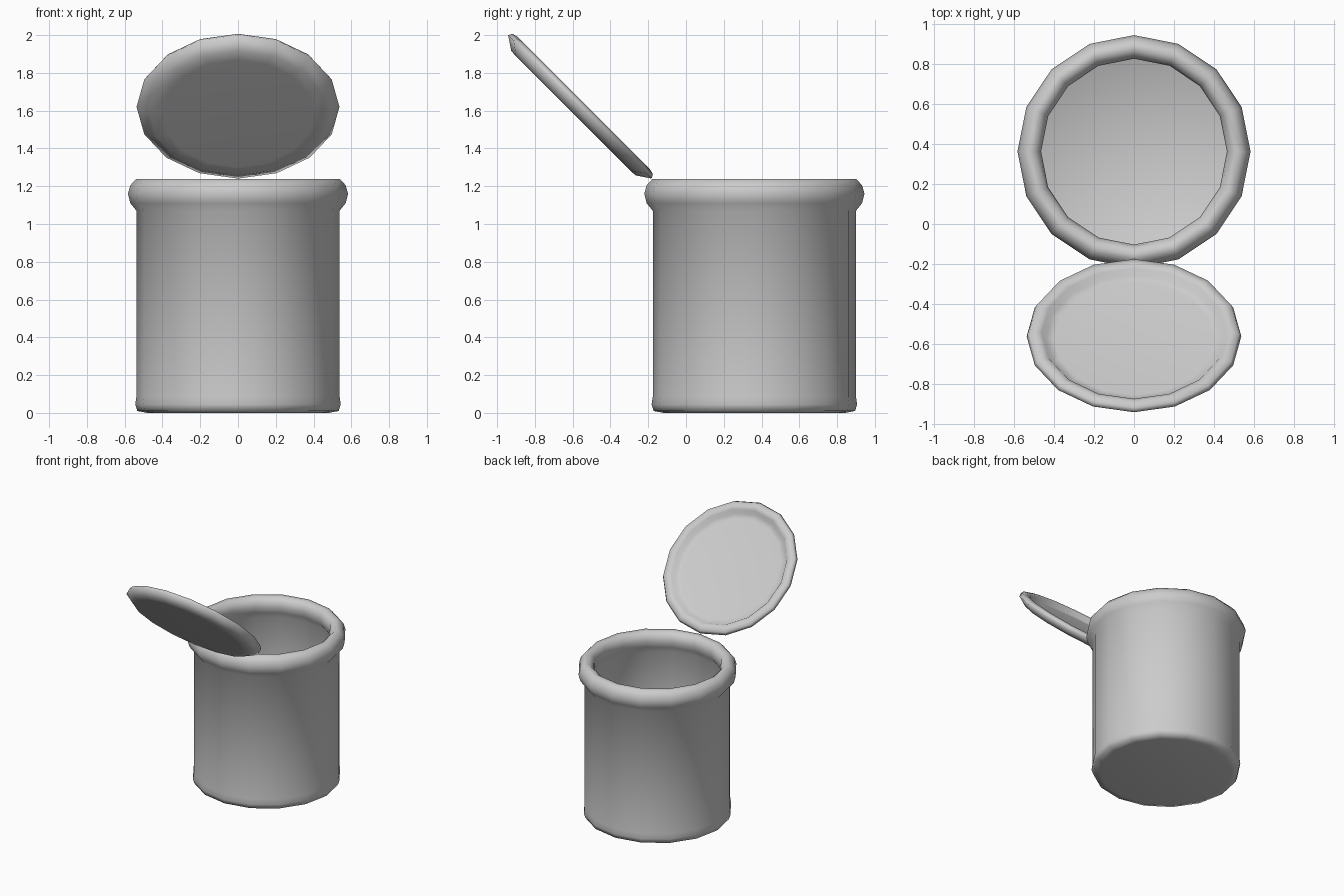
import bpy
import bmesh
from math import cos, sin, pi, radians

cube = bpy.data.objects.get("Cube")
if cube:
    bpy.data.objects.remove(cube)

SIDES = 16

metal = bpy.data.materials.new("plain_grey_metal")
metal.use_nodes = True
grey = (0.6, 0.6, 0.6, 1)
metal.diffuse_color = grey
metal.node_tree.nodes["Principled BSDF"].inputs["Base Color"].default_value = grey


def lathe(name, profile, location, tilt=0):
    """Spin (radius, height) points about z; a zero radius makes a pole."""
    bm = bmesh.new()
    rings = []
    for r, z in profile:
        count = SIDES if r else 1
        rings.append([bm.verts.new((r * cos(2 * pi * i / SIDES),
                                    r * sin(2 * pi * i / SIDES), z))
                      for i in range(count)])
    for a, b in zip(rings, rings[1:]):
        for i in range(SIDES):
            j = (i + 1) % SIDES
            corners = [a[i % len(a)], a[j % len(a)], b[j % len(b)], b[i % len(b)]]
            bm.faces.new(list(dict.fromkeys(corners)))
    bmesh.ops.recalc_face_normals(bm, faces=bm.faces)
    mesh = bpy.data.meshes.new(name)
    bm.to_mesh(mesh)
    bm.free()
    mesh.materials.append(metal)
    mesh.shade_smooth()
    obj = bpy.data.objects.new(name, mesh)
    obj.location = location
    obj.rotation_euler.x = tilt
    bpy.context.collection.objects.link(obj)
    return obj


# Open can: base, outer wall, rolled rim, inner wall and floor
lathe("can_body", [
    (0, 0), (0.48, 0), (0.533, 0.01), (0.544, 0.045), (0.538, 0.085),
    (0.538, 1.07), (0.57, 1.11), (0.583, 1.16), (0.57, 1.205), (0.54, 1.238),
    (0.505, 1.238), (0.475, 1.21), (0.465, 1.17), (0.475, 1.12),
    (0.505, 1.07), (0.505, 0.07), (0.46, 0.04), (0, 0.04),
], (0, 0.362, 0))

# Hinged lid, swung open towards the front, with a raised lip inside
lathe("open_lid", [
    (0, 0.05), (0.4, 0.05), (0.465, 0.048), (0.537, 0),
    (0.525, -0.022), (0.49, -0.03), (0.462, -0.02), (0.44, 0.01),
    (0.4, 0.015), (0, 0.015),
], (0, -0.562, 1.62), radians(135))
